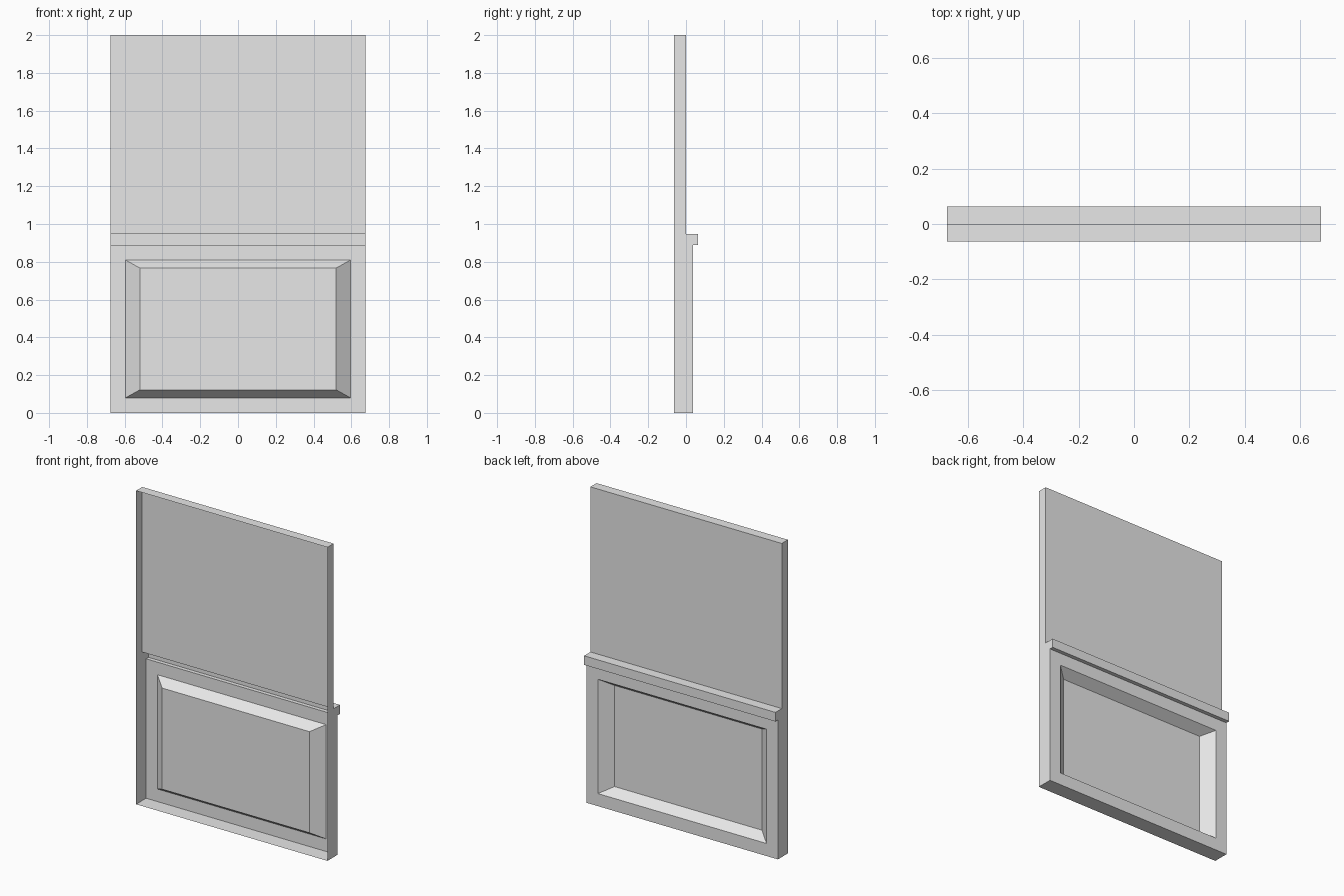
import bpy
import bmesh
from mathutils import Vector

cube = bpy.data.objects.get("Cube")
if cube:
    bpy.data.objects.remove(cube, do_unlink=True)

HALF_WIDTH = 0.675
FRONT, UPPER, LOWER, LEDGE = -0.063, -0.001, 0.038, 0.063
LEDGE_BOTTOM, LEDGE_TOP, HEIGHT = 0.889, 0.947, 2.0

grey = bpy.data.materials.new("plain grey")
grey.use_nodes = True
colour = (0.8, 0.8, 0.8, 1)
grey.diffuse_color = colour
grey.node_tree.nodes["Principled BSDF"].inputs["Base Color"].default_value = colour

# Side profile (y, z), running over the back from the bottom to the top front edge
profile = [
    (FRONT, 0), (LOWER, 0), (LOWER, LEDGE_BOTTOM), (LEDGE, LEDGE_BOTTOM),
    (LEDGE, LEDGE_TOP), (UPPER, LEDGE_TOP), (UPPER, HEIGHT), (FRONT, HEIGHT),
]

bm = bmesh.new()
right = [bm.verts.new((-HALF_WIDTH, y, z)) for y, z in profile]
left = [bm.verts.new((HALF_WIDTH, y, z)) for y, z in profile]

# Shell with an open front: end walls, then one strip per profile segment
bm.faces.new(right[::-1])
bm.faces.new(left)
strips = [
    bm.faces.new((right[i], right[i + 1], left[i + 1], left[i]))
    for i in range(len(profile) - 1)
]
bm.normal_update()

# Sunken panel with sloped sides in the lower back
panel = strips[1]
bmesh.ops.inset_region(bm, faces=[panel], thickness=0.08, use_even_offset=True)
bmesh.ops.inset_region(bm, faces=[panel], thickness=0.042, use_even_offset=True)
centre = panel.calc_center_median()
for v in panel.verts:
    v.co.x = 0.52 if v.co.x > centre.x else -0.52
    v.co.y = -0.022

# Normals point to the outside, away from the open front
inside = Vector((0, FRONT, HEIGHT / 2))
bm.normal_update()
if panel.normal.y < 0:
    bmesh.ops.reverse_faces(bm, faces=bm.faces[:])

mesh = bpy.data.meshes.new("wall_panel_shell")
bm.to_mesh(mesh)
bm.free()
mesh.materials.append(grey)
shell = bpy.data.objects.new("wall_panel_shell", mesh)
bpy.context.collection.objects.link(shell)
